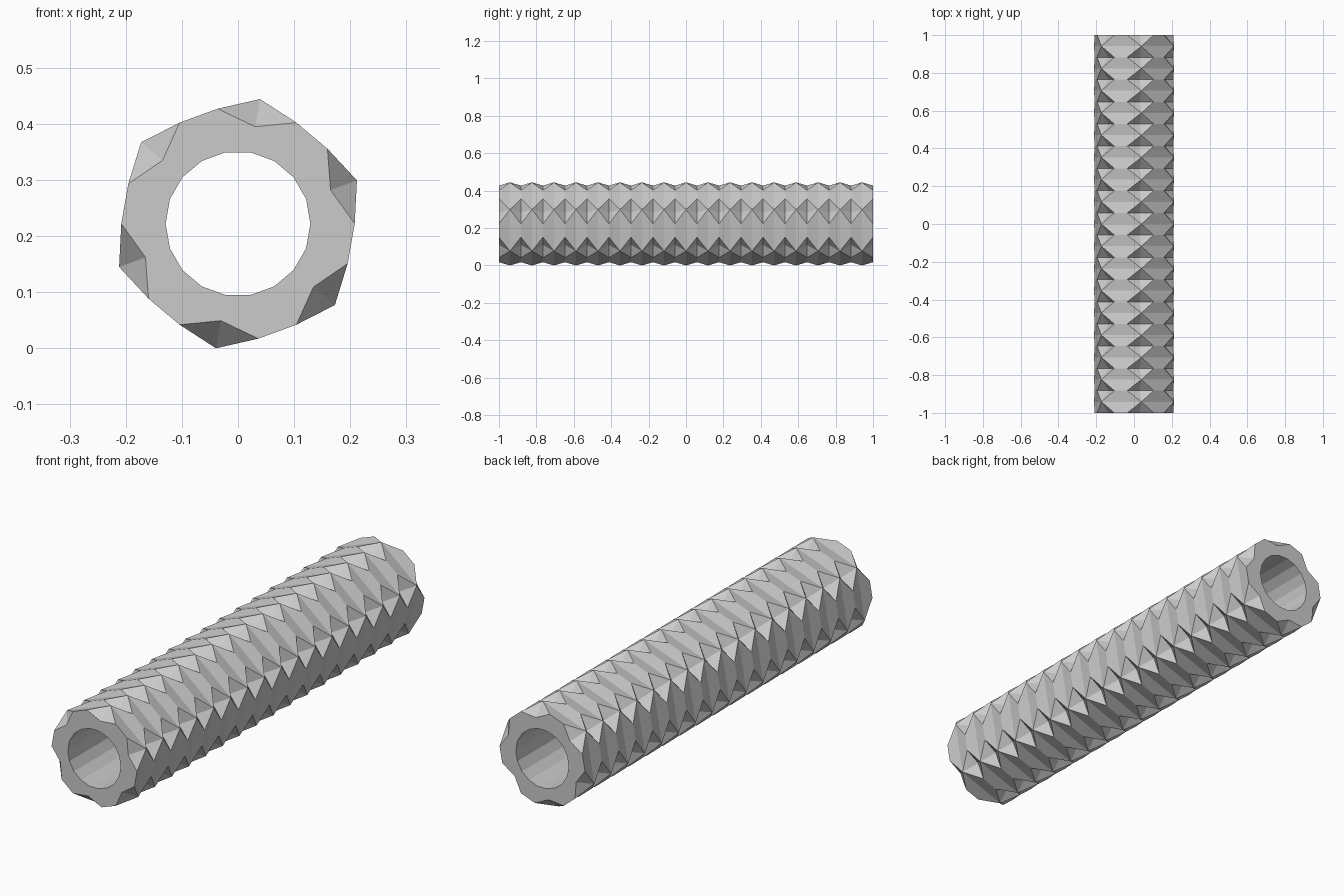
import bpy, bmesh
from math import sin, cos, radians

if "Cube" in bpy.data.objects:
    bpy.data.objects.remove(bpy.data.objects["Cube"])

PERIODS = 17
STEP = 1.0 / PERIODS          # spacing of the fold rings
R_PEAK, R_SHOULDER, R_NOTCH, R_BORE = 0.2255, 0.208, 0.1755, 0.129
CZ = R_PEAK * sin(radians(80))

bm = bmesh.new()

def point(r, deg, y):
    a = radians(deg)
    return bm.verts.new((r * cos(a), y, CZ + r * sin(a)))

# alternating rings: 18-point notched ring, then 6-point hexagonal ridge
rings = []
for j in range(2 * PERIODS + 1):
    y = -1 + j * STEP
    if j % 2 == 0:
        rings.append([point(R_NOTCH if i % 3 == 1 else R_SHOULDER, 20 * i, y)
                      for i in range(18)])
    else:
        rings.append([point(R_PEAK, 20 + 60 * k, y) for k in range(6)])

# folded outer skin: two triangles and one trapezoid per cell
for j in range(2 * PERIODS):
    a, b = (rings[j], rings[j + 1]) if j % 2 == 0 else (rings[j + 1], rings[j])
    for k in range(6):
        i = 3 * k
        bm.faces.new((a[i], a[i + 1], b[k]))
        bm.faces.new((a[i + 1], a[i + 2], b[k]))
        bm.faces.new((a[i + 2], a[(i + 3) % 18], b[(k + 1) % 6], b[k]))

# bore and end caps
bore = [[point(R_BORE, 20 * i, y) for i in range(18)] for y in (-1, 1)]
for i in range(18):
    n = (i + 1) % 18
    bm.faces.new((bore[0][i], bore[0][n], bore[1][n], bore[1][i]))
    for inner, outer in ((bore[0], rings[0]), (bore[1], rings[-1])):
        bm.faces.new((inner[i], inner[n], outer[n], outer[i]))

bmesh.ops.recalc_face_normals(bm, faces=bm.faces[:])
mesh = bpy.data.meshes.new("folded_tube")
bm.to_mesh(mesh)
bm.free()
bpy.context.collection.objects.link(bpy.data.objects.new("folded_tube", mesh))
